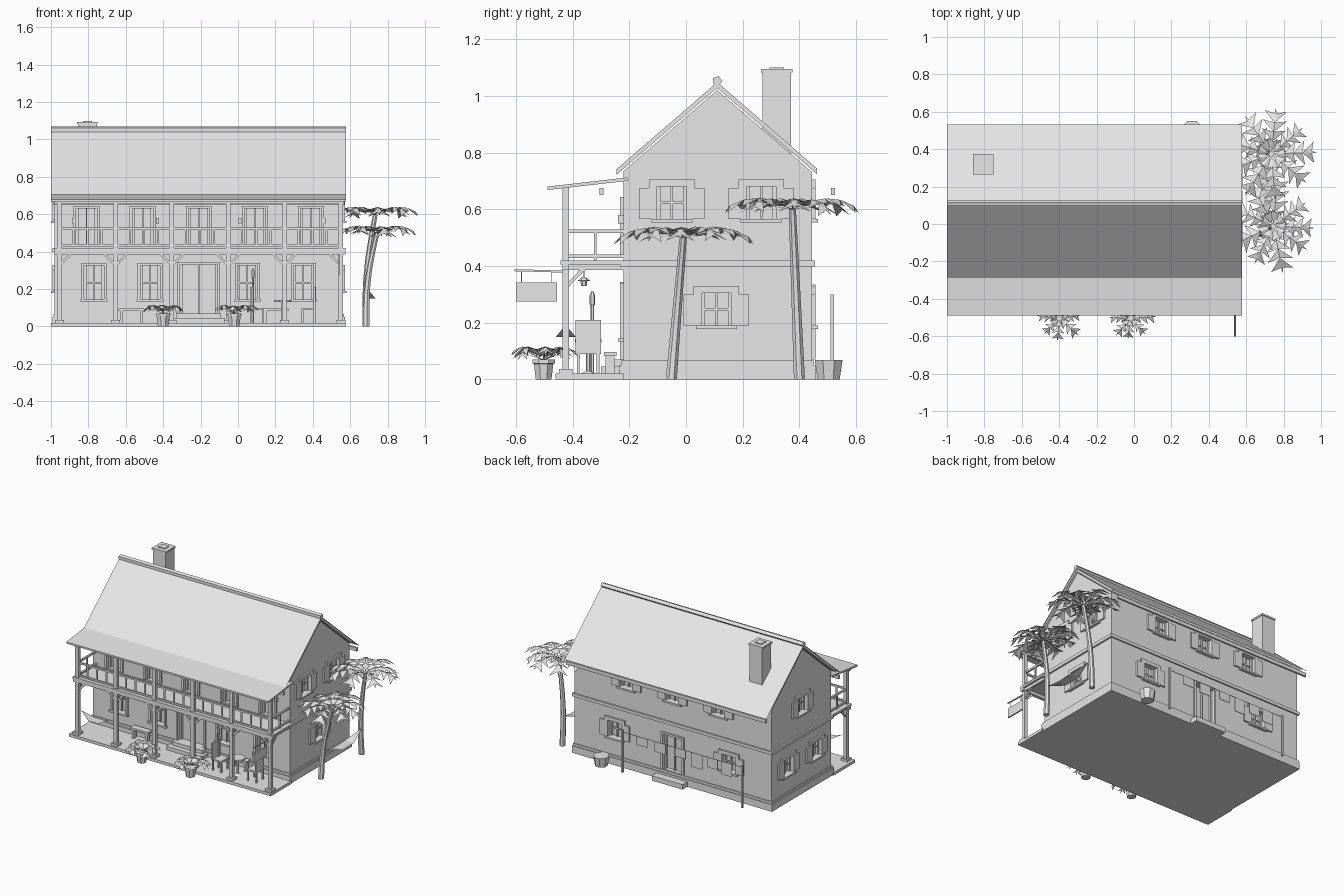
import bpy, bmesh, math, random
from mathutils import Matrix, Vector

if "Cube" in bpy.data.objects:
    bpy.data.objects.remove(bpy.data.objects["Cube"])
random.seed(4)
mat = bpy.data.materials.new("light grey")
mat.use_nodes = True
mat.diffuse_color = (0.8, 0.8, 0.8, 1)
mat.node_tree.nodes["Principled BSDF"].inputs["Base Color"].default_value = mat.diffuse_color

LEFT, RIGHT, MID = -0.98, 0.56, -0.21
FRONT, BACK, RIDGE = -0.22, 0.445, 0.11
SLOPE, PEAK = 0.864, 1.05


def roof_z(y):
    return PEAK - SLOPE * abs(y - RIDGE)


def finish(name, bm):
    bmesh.ops.recalc_face_normals(bm, faces=bm.faces[:])
    me = bpy.data.meshes.new(name)
    bm.to_mesh(me)
    bm.free()
    me.materials.append(mat)
    ob = bpy.data.objects.new(name, me)
    bpy.context.collection.objects.link(ob)
    return ob


def box(bm, x0, x1, y0, y1, z0, z1, m=Matrix()):
    c = Vector(((x0 + x1) / 2, (y0 + y1) / 2, (z0 + z1) / 2))
    size = Matrix.Diagonal((x1 - x0, y1 - y0, z1 - z0, 1))
    bmesh.ops.create_cube(bm, size=1, matrix=m @ Matrix.Translation(c) @ size)


def boxes(name, *dims):
    bm = bmesh.new()
    for d in dims:
        box(bm, *d)
    return finish(name, bm)


def bar(bm, a, b, w):
    a, b = Vector(a), Vector(b)
    rot = (b - a).to_track_quat('Z', 'Y').to_matrix().to_4x4()
    box(bm, -w / 2, w / 2, -w / 2, w / 2, 0, (b - a).length, Matrix.Translation(a) @ rot)


def prism(name, yz, x0, x1):
    bm = bmesh.new()
    f = bm.faces.new([bm.verts.new((x0, y, z)) for y, z in yz])
    ext = bmesh.ops.extrude_face_region(bm, geom=[f])["geom"]
    bmesh.ops.translate(bm, vec=(x1 - x0, 0, 0), verts=[v for v in ext if isinstance(v, bmesh.types.BMVert)])
    return finish(name, bm)


def tube(bm, rings, sides):
    """Faceted tube through (centre, radius) rings, with end caps."""
    loops = []
    for c, r in rings:
        loops.append([bm.verts.new(Vector(c) + Vector((math.cos(t), math.sin(t), 0)) * r)
                      for t in (2 * math.pi * (i + 0.5) / sides for i in range(sides))])
    for a, b in zip(loops, loops[1:]):
        for i in range(sides):
            j = (i + 1) % sides
            bm.faces.new((a[i], a[j], b[j], b[i]))
    bm.faces.new(loops[0][::-1])
    bm.faces.new(loops[-1])


# House body, bands, slab
walls = prism("house_walls", [(FRONT, 0.02), (BACK, 0.02), (BACK, roof_z(BACK) - 0.03),
                              (RIDGE, PEAK - 0.03), (FRONT, roof_z(FRONT) - 0.03)], LEFT, RIGHT)
boxes("plinth", (LEFT - 0.012, RIGHT + 0.012, FRONT - 0.015, BACK + 0.012, 0, 0.05),
      (LEFT - 0.007, RIGHT + 0.007, FRONT - 0.008, BACK + 0.007, 0.05, 0.066))
boxes("floor_band", (LEFT - 0.012, RIGHT + 0.012, FRONT - 0.012, BACK + 0.01, 0.398, 0.42))
boxes("veranda_floor", (-1, 0.578, -0.46, FRONT, 0, 0.02))

# Roof sheets, verge trim, ridge and purlins
for name, edge in (("roof_front", -0.29), ("roof_back", 0.533)):
    bm = bmesh.new()
    bm.faces.new([bm.verts.new((x, y, roof_z(y))) for x, y in
                  ((-1, edge), (0.577, edge), (0.577, RIDGE), (-1, RIDGE))])
    finish(name, bm)
eaves = (-0.245, 0.462)
prism("roof_trim", [(eaves[0], roof_z(eaves[0]) - 0.002), (RIDGE, PEAK - 0.002), (eaves[1], roof_z(eaves[1]) - 0.002),
                    (eaves[1], roof_z(eaves[1]) - 0.022), (RIDGE, PEAK - 0.022), (eaves[0], roof_z(eaves[0]) - 0.022)],
      -0.995, 0.572)
prism("ridge_cap", [(RIDGE + 0.018 * math.sin(t), PEAK + 0.002 + 0.018 * math.cos(t))
                    for t in (i * math.tau / 5 + 0.3 for i in range(5))], -1, 0.577)
boxes("eave_purlins", *[(-0.99, 0.57, RIDGE + s * 0.408 - 0.007, RIDGE + s * 0.408 + 0.007, 0.65, 0.675)
                        for s in (-1, 1)])
boxes("chimney", (-0.855, -0.755, 0.27, 0.37, 0.6, 1.082), (-0.86, -0.75, 0.265, 0.375, 1.082, 1.094),
      (-0.83, -0.78, 0.295, 0.345, 1.094, 1.1))

# Veranda posts, braces, beams, balcony
posts = [-0.955 + 0.301 * i for i in range(6)]
PY = -0.424
bm = bmesh.new()
for x in posts:
    box(bm, x - 0.012, x + 0.012, PY - 0.012, PY + 0.012, 0.02, 0.68)
    box(bm, x - 0.024, x + 0.024, PY - 0.024, PY + 0.024, 0.02, 0.036)
    for s in (-1, 1):
        if LEFT < x + s * 0.06 < RIGHT:
            bar(bm, (x, PY, 0.325), (x + s * 0.065, PY, 0.392), 0.013)
    bar(bm, (x, PY, 0.325), (x, PY + 0.065, 0.392), 0.013)
    box(bm, x - 0.009, x + 0.009, PY, FRONT, 0.385, 0.405)
finish("veranda_posts", bm)
boxes("balcony_floor", (-0.985, 0.575, -0.442, FRONT, 0.405, 0.42), (-0.985, 0.575, -0.436, -0.412, 0.385, 0.405))
bm = bmesh.new()
for z in (0.434, 0.523):
    box(bm, posts[0], posts[-1], PY - 0.006, PY + 0.006, z - 0.006, z + 0.006)
    for x in (posts[0], posts[-1]):
        box(bm, x - 0.006, x + 0.006, PY, FRONT, z - 0.006, z + 0.006)
for x in posts[:-1]:
    for i in range(1, 4):
        box(bm, x + i * 0.075 - 0.005, x + i * 0.075 + 0.005, PY - 0.003, PY + 0.003, 0.434, 0.523)
for x in (posts[0], posts[-1]):
    box(bm, x - 0.005, x + 0.005, -0.325, -0.315, 0.42, 0.523)
finish("balcony_railing", bm)
boxes("veranda_beam", (-0.985, 0.565, PY - 0.01, PY + 0.01, 0.658, 0.678))
prism("veranda_roof", [(-0.488, 0.668), (-0.488, 0.68), (-0.207, 0.712), (-0.207, 0.7)], -1, 0.577)

# Windows and doors: recess cutters, stepped surrounds, glazing
cut, trim, glass = bmesh.new(), bmesh.new(), bmesh.new()
sides = {"front": (0, (0, FRONT, 0)), "back": (180, (0, BACK, 0)), "right": (90, (RIGHT, 0, 0)), "left": (-90, (LEFT, 0, 0))}


def opening(side, pos, z0, h, w=0.105, ears=False, door=False):
    angle, origin = sides[side]
    m = Matrix.Translation(origin) @ Matrix.Rotation(math.radians(angle), 4, 'Z')
    u = -pos if side in ("back", "left") else pos
    a, z1, d = w / 2, z0 + h, -0.012
    box(cut, u - a, u + a, -0.03, 0.03, z0, z1, m)
    t = 0.028 if ears else 0.014
    for s in (-1, 1):
        lo, hi = sorted((u + s * a, u + s * (a + t)))
        box(trim, lo, hi, d, 0.005, z0, z1, m)
        if ears:
            lo, hi = sorted((u + s * (a + t), u + s * 0.115))
            box(trim, lo, hi, d, 0.005, z0, z1 - 0.005, m)
    box(trim, u - a - t, u + a + t, d, 0.005, z1, z1 + (0.025 if ears else 0.014), m)
    if not door:
        box(trim, u - a - 0.02, u + a + 0.02, d - 0.008, 0.01, z0 - 0.012, z0, m)
        box(glass, u - a, u + a, 0.018, 0.024, z0 + h / 2 - 0.004, z0 + h / 2 + 0.004, m)
    box(glass, u - 0.004, u + 0.004, 0.018, 0.031, z0, z1, m)
    for s in (-1, 1):
        box(glass, u + s * (a - 0.006) - 0.006, u + s * (a - 0.006) + 0.006, 0.014, 0.031, z0, z1, m)


for y in (-0.05, 0.265):
    opening("right", y, 0.565, 0.115, ears=True)
    opening("left", y, 0.19, 0.115, ears=True)
opening("right", 0.107, 0.19, 0.115, ears=True)
opening("left", 0.107, 0.565, 0.115, ears=True)
for x in (-0.57, MID, 0.15):
    opening("back", x, 0.565, 0.115, ears=True)
for x in (-0.65, 0.24):
    opening("back", x, 0.19, 0.115, ears=True)
opening("back", MID, 0.07, 0.25, 0.15, door=True)
for off in (-0.56, -0.26, 0.26, 0.56):
    opening("front", MID + off, 0.145, 0.18)
opening("front", MID, 0.07, 0.26, 0.2, door=True)
for off in (-0.6, -0.3, 0, 0.3, 0.6):
    opening("front", MID + off, 0.43, 0.2, 0.11, door=True)
cutters = finish("opening_cutters", cut)
cutters.hide_render = True
cutters.hide_set(True)
mod = walls.modifiers.new("openings", 'BOOLEAN')
mod.object, mod.operation, mod.solver = cutters, 'DIFFERENCE', 'EXACT'
finish("opening_surrounds", trim)
finish("window_bars", glass)
boxes("door_steps", (-0.35, -0.07, -0.3, FRONT, 0.02, 0.045), (-0.33, -0.09, -0.265, FRONT, 0.045, 0.07),
      (-0.33, -0.09, BACK, 0.51, 0, 0.035))

# Lamps
boxes("wall_lamps", *[(MID + o - 0.008, MID + o + 0.008, FRONT - 0.02, FRONT, 0.55, 0.58)
                      for o in (-0.67, -0.22, 0.22, 0.67)])
bm = bmesh.new()
for x in (-0.65, 0.25):
    tube(bm, [((x, -0.36, 0.33), 0.01), ((x, -0.36, 0.347), 0.012), ((x, -0.36, 0.348), 0.022), ((x, -0.36, 0.36), 0.008)], 6)
    bar(bm, (x, -0.36, 0.36), (x, -0.36, 0.405), 0.004)
finish("hanging_lamps", bm)

# Hanging sign board
bm = bmesh.new()
box(bm, 0.535, 0.545, -0.6, -0.455, 0.275, 0.342)
bar(bm, (0.54, -0.605, 0.385), (0.54, PY, 0.38), 0.007)
for y in (-0.58, -0.475):
    bar(bm, (0.54, y, 0.34), (0.54, y, 0.385), 0.003)
finish("sign_board", bm)

# Veranda furniture
boxes("benches", *[d for x in (-0.64, 0.13) for d in (
    (x, x + 0.14, -0.29, -0.245, 0.083, 0.097), (x + 0.01, x + 0.025, -0.283, -0.252, 0.02, 0.083),
    (x + 0.115, x + 0.13, -0.283, -0.252, 0.02, 0.083))])
for x, s, name in ((0.07, 1, "chair_right"), (0.41, -1, "chair_left")):
    parts = [(x - 0.005, x + 0.005, -0.39, -0.3, 0.09, 0.21),
             (min(x, x + s * 0.07), max(x, x + s * 0.07), -0.385, -0.305, 0.09, 0.1)]
    parts += [(x + s * o - 0.005, x + s * o + 0.005, y - 0.005, y + 0.005, 0.02, 0.09)
              for o in (0, 0.065) for y in (-0.38, -0.31)]
    boxes(name, *parts)
bm = bmesh.new()
tube(bm, [((0.24, -0.345, 0.13), 0.05), ((0.24, -0.345, 0.142), 0.05)], 8)
tube(bm, [((0.24, -0.345, 0.02), 0.025), ((0.24, -0.345, 0.03), 0.008), ((0.24, -0.345, 0.13), 0.008)], 6)
finish("table", bm)
bm = bmesh.new()
tube(bm, [((0.08, -0.33, z), r) for z, r in ((0.02, 0.006), (0.26, 0.006), (0.265, 0.01), (0.295, 0.01), (0.31, 0.004))], 6)
finish("lamp_stand", bm)


# Hammocks: a sheet gathered to a point at each end
def hammock(name, a, b):
    a, b = Vector(a), Vector(b)
    side = (b - a).cross(Vector((0, 0, 1))).normalized() * 0.035
    drop = Vector((0, 0, -0.042))
    p, q = a.lerp(b, 0.34) + drop, a.lerp(b, 0.66) + drop
    bm = bmesh.new()
    va, vb, p0, p1, q0, q1 = [bm.verts.new(v) for v in (a, b, p - side, p + side, q - side, q + side)]
    for f in ((va, p0, p1), (p0, q0, q1, p1), (q0, vb, q1)):
        bm.faces.new(f)
    finish(name, bm)


hammock("veranda_hammock", (-0.93, PY, 0.192), (-0.69, PY, 0.192))
hammock("palm_hammock", (0.7, -0.02, 0.192), (0.7, 0.38, 0.192))


# Fronds: a drooping spine with pairs of pointed leaflets
def frond(bm, origin, angle, length, rise, droop, pairs):
    m = Matrix.Translation(origin) @ Matrix.Rotation(angle, 4, 'Z')

    def spine(t):
        return Vector((length * t, 0, rise * math.sin(t * math.pi * 0.8) - droop * t * t))

    def tri(*pts):
        bm.faces.new([bm.verts.new(m @ p) for p in pts])

    for i in range(pairs):
        t0, t1 = (i + 0.4) / (pairs + 1), (i + 1.4) / (pairs + 1)
        w = length * 0.27 * math.sin(math.pi * (0.25 + 0.6 * t0))
        for s in (-1, 1):
            tri(spine(t0), spine(t1), spine(min(1, t1 + 0.05)) + Vector((0, s * w, -w * 0.3)))
    tri(spine(0) + Vector((0, 0.004, 0)), spine(0) - Vector((0, 0.004, 0)), spine(0.8))
    tip = spine(0.72)
    tri(tip + Vector((0, length * 0.06, 0)), tip - Vector((0, length * 0.06, 0)), spine(1))


def crown(name, origin, count, length, rise, droop, pairs):
    bm = bmesh.new()
    for i in range(count):
        frond(bm, origin, math.tau * (i + random.uniform(-0.15, 0.15)) / count,
              length * random.uniform(0.85, 1.1), rise, droop * random.uniform(0.6, 1.2), pairs)
    finish(name, bm)


# Palms
for name, base, top in (("front_palm", (0.685, -0.052, 0), (0.745, -0.01, 0.5)),
                        ("back_palm", (0.685, 0.4, 0), (0.735, 0.375, 0.6))):
    base, top = Vector(base), Vector(top)
    bm = bmesh.new()
    rings = []
    for i in range(6):
        t = i / 5
        c = base.lerp(top, t)
        c.x -= 0.02 * math.sin(math.pi * t)
        rings.append((c, 0.02 - 0.007 * t))
    tube(bm, rings, 7)
    finish(name + "_trunk", bm)
    crown(name + "_crown", top, 9, 0.25, 0.05, 0.045, 4)

# Potted plants, tub, washing line
for name, x in (("right_pot", -0.4), ("left_pot", -0.02)):
    bm = bmesh.new()
    tube(bm, [((x, -0.502, z), r) for z, r in ((0, 0.03), (0.055, 0.037), (0.056, 0.043), (0.07, 0.043))], 8)
    finish(name, bm)
    crown(name + "_plant", (x, -0.502, 0.068), 8, 0.13, 0.055, 0.03, 3)
bm = bmesh.new()
tube(bm, [((0.31, 0.503, 0), 0.042), ((0.31, 0.503, 0.068), 0.053)], 8)
finish("tub", bm)
bm = bmesh.new()
for x in (-0.8, 0.136):
    box(bm, x - 0.006, x + 0.006, 0.509, 0.521, 0, 0.3)
bar(bm, (-0.8, 0.515, 0.285), (0.136, 0.515, 0.285), 0.003)
finish("washing_line", bm)
boxes("laundry", *[(x, x + 0.085, 0.513, 0.517, 0.285 - h, 0.285) for x, h in
                   ((-0.72, 0.09), (-0.61, 0.07), (-0.49, 0.1), (-0.36, 0.06), (-0.2, 0.07), (-0.06, 0.06))])
